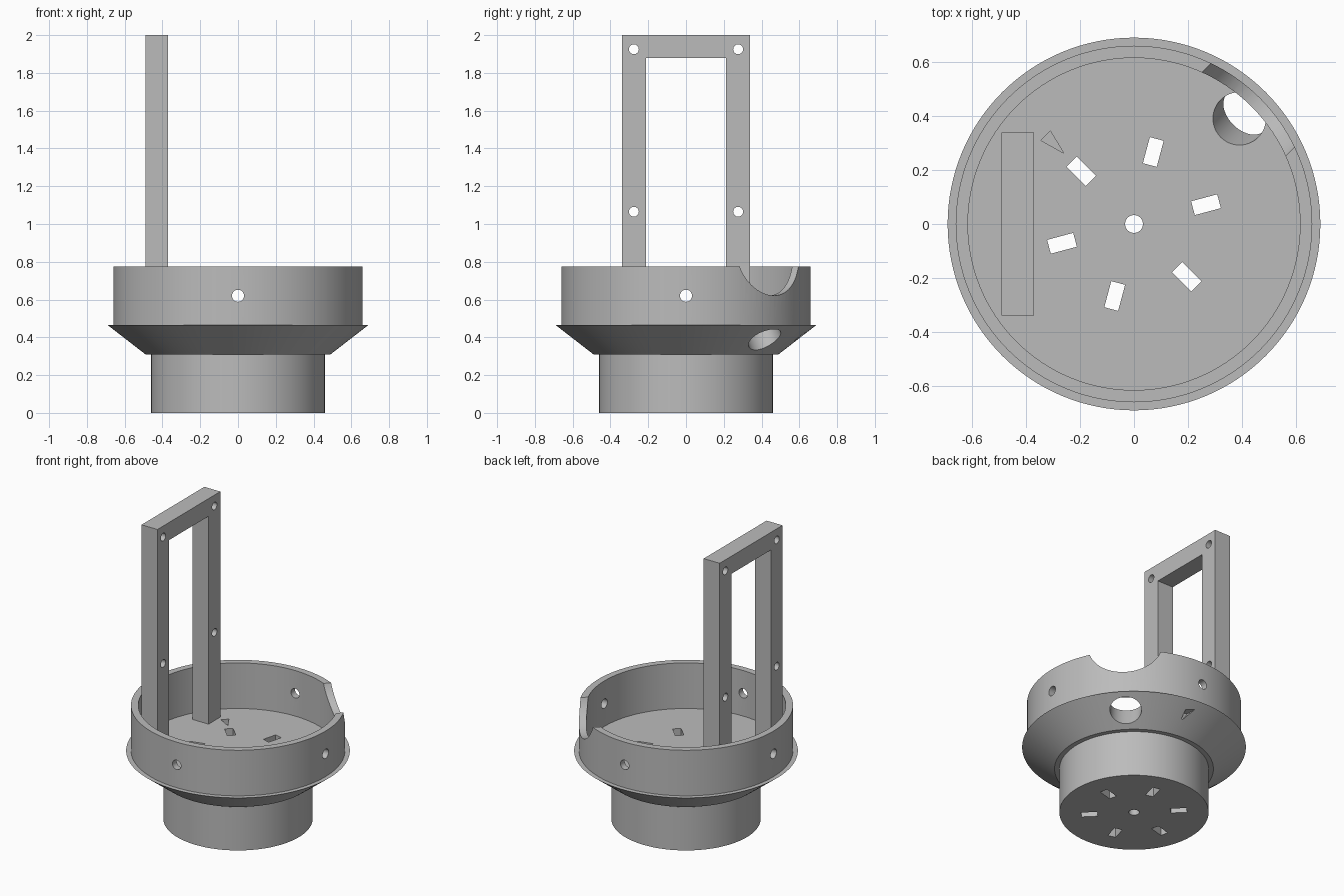
import bpy, bmesh
from math import radians, sin, cos, pi
from mathutils import Matrix, Vector

cube = bpy.data.objects.get("Cube")
if cube:
    bpy.data.objects.remove(cube, do_unlink=True)

grey = bpy.data.materials.new("plain grey")
grey.use_nodes = True
colour = (0.5, 0.5, 0.5, 1)
grey.diffuse_color = colour
grey.node_tree.nodes["Principled BSDF"].inputs["Base Color"].default_value = colour

FLOOR, RIM, SEGS = 0.465, 0.775, 128


def finish(name, bm):
    bmesh.ops.recalc_face_normals(bm, faces=bm.faces)
    mesh = bpy.data.meshes.new(name)
    bm.to_mesh(mesh)
    bm.free()
    mesh.materials.append(grey)
    obj = bpy.data.objects.new(name, mesh)
    bpy.context.collection.objects.link(obj)
    return obj


def lathe(name, profile, closed=False):
    """Revolve (radius, z) points; an open profile gets flat end caps."""
    bm = bmesh.new()
    rings = [[bm.verts.new((r * cos(2 * pi * i / SEGS), r * sin(2 * pi * i / SEGS), z))
              for i in range(SEGS)] for r, z in profile]
    pairs = list(zip(rings, rings[1:] + rings[:1])) if closed else list(zip(rings, rings[1:]))
    for a, b in pairs:
        for i in range(SEGS):
            j = (i + 1) % SEGS
            bm.faces.new((a[i], a[j], b[j], b[i]))
    if not closed:
        bm.faces.new(rings[0])
        bm.faces.new(rings[-1])
    return finish(name, bm)


def prism(name, points, offset):
    """Extrude a flat outline along an offset vector."""
    bm = bmesh.new()
    a = [bm.verts.new(p) for p in points]
    b = [bm.verts.new(Vector(p) + Vector(offset)) for p in points]
    bm.faces.new(a)
    bm.faces.new(b)
    for i in range(len(a)):
        j = (i + 1) % len(a)
        bm.faces.new((a[i], a[j], b[j], b[i]))
    return finish(name, bm)


def box(name, size, centre, angle=0):
    bm = bmesh.new()
    bmesh.ops.create_cube(bm, size=1, matrix=Matrix.Rotation(angle, 4, "Z")
                          @ Matrix.Translation(centre) @ Matrix.Diagonal((*size, 1)))
    return finish(name, bm)


def rod(name, radius, length, centre, angle=0, segs=32):
    """Horizontal cylinder along x, turned about the z axis."""
    bm = bmesh.new()
    bmesh.ops.create_cone(bm, cap_ends=True, segments=segs, radius1=radius, radius2=radius,
                          depth=length, matrix=Matrix.Rotation(angle, 4, "Z")
                          @ Matrix.Translation(centre) @ Matrix.Rotation(pi / 2, 4, "Y"))
    return finish(name, bm)


def cut(obj, cutters):
    bpy.context.view_layer.objects.active = obj
    for c in cutters:
        mod = obj.modifiers.new("cut", "BOOLEAN")
        mod.operation, mod.solver, mod.object = "DIFFERENCE", "EXACT", c
        bpy.ops.object.modifier_apply(modifier=mod.name)
        bpy.data.objects.remove(c, do_unlink=True)


# Base: plug below a flared flange, with a flat floor on top
base = lathe("flared_base", [(0.46, 0), (0.46, 0.31), (0.49, 0.31), (0.69, FLOOR)])

# Six radial slots and a centre hole, all the way through
cutters = [box("slot_cutter", (0.1, 0.053, 2), (0.276, 0, 0), radians(15 + 60 * k))
           for k in range(6)]
circle = [(cos(2 * pi * i / 48), sin(2 * pi * i / 48)) for i in range(48)]
cutters.append(prism("centre_cutter", [(0.033 * x, 0.033 * y, -0.1) for x, y in circle], (0, 0, 1)))

# Slanted cable tunnel from the floor out through the flare
d = 0.707
top, drop = FLOOR + 0.02, 0.3
start = 0.552 - 0.01
cutters.append(prism("tunnel_cutter",
                     [(start * d + 0.098 * x, start * d + 0.098 * y, top) for x, y in circle],
                     (drop * 0.5 * d, drop * 0.5 * d, -drop)))

# Shallow triangular marks in the floor and on the back of the flare
cutters.append(prism("floor_mark_cutter",
                     [(-0.31, 0.345, 0.43), (-0.345, 0.31, 0.43), (-0.26, 0.262, 0.43)],
                     (0, 0, 0.1)))
cutters.append(prism("flare_mark_cutter",
                     [(0.05, 0.57, 0.43), (0.105, 0.57, 0.42), (0.095, 0.57, 0.365)],
                     (0, 0.2, 0)))
cut(base, cutters)

# Cup wall with four screw holes and a round notch
wall = lathe("cup_wall", [(0.66, FLOOR), (0.66, RIM), (0.615, RIM), (0.615, FLOOR)], closed=True)
cutters = [rod("screw_cutter", 0.032, 0.3, (0.64, 0, 0.62), k * pi / 2) for k in range(4)]
cutters.append(rod("notch_cutter", 0.234, 0.6, (0.65, 0, 0.855), pi / 4, 96))
cut(wall, cutters)

# Upright mounting frame: an arch outline pushed to its thickness
arch = [(-0.338, FLOOR), (-0.338, 2), (0.338, 2), (0.338, FLOOR),
        (0.212, FLOOR), (0.212, 1.88), (-0.212, 1.88), (-0.212, FLOOR)]
frame = prism("mounting_frame", [(-0.49, y, z) for y, z in arch], (0.12, 0, 0))
cut(frame, [rod("frame_hole_cutter", 0.026, 0.4, (-0.43, y, z))
            for y in (-0.276, 0.276) for z in (1.065, 1.925)])

# Smooth the round surfaces and keep the edges crisp
for obj in (base, wall, frame):
    bpy.ops.object.select_all(action="DESELECT")
    obj.select_set(True)
    bpy.context.view_layer.objects.active = obj
    bpy.ops.object.shade_smooth_by_angle(angle=radians(25))
